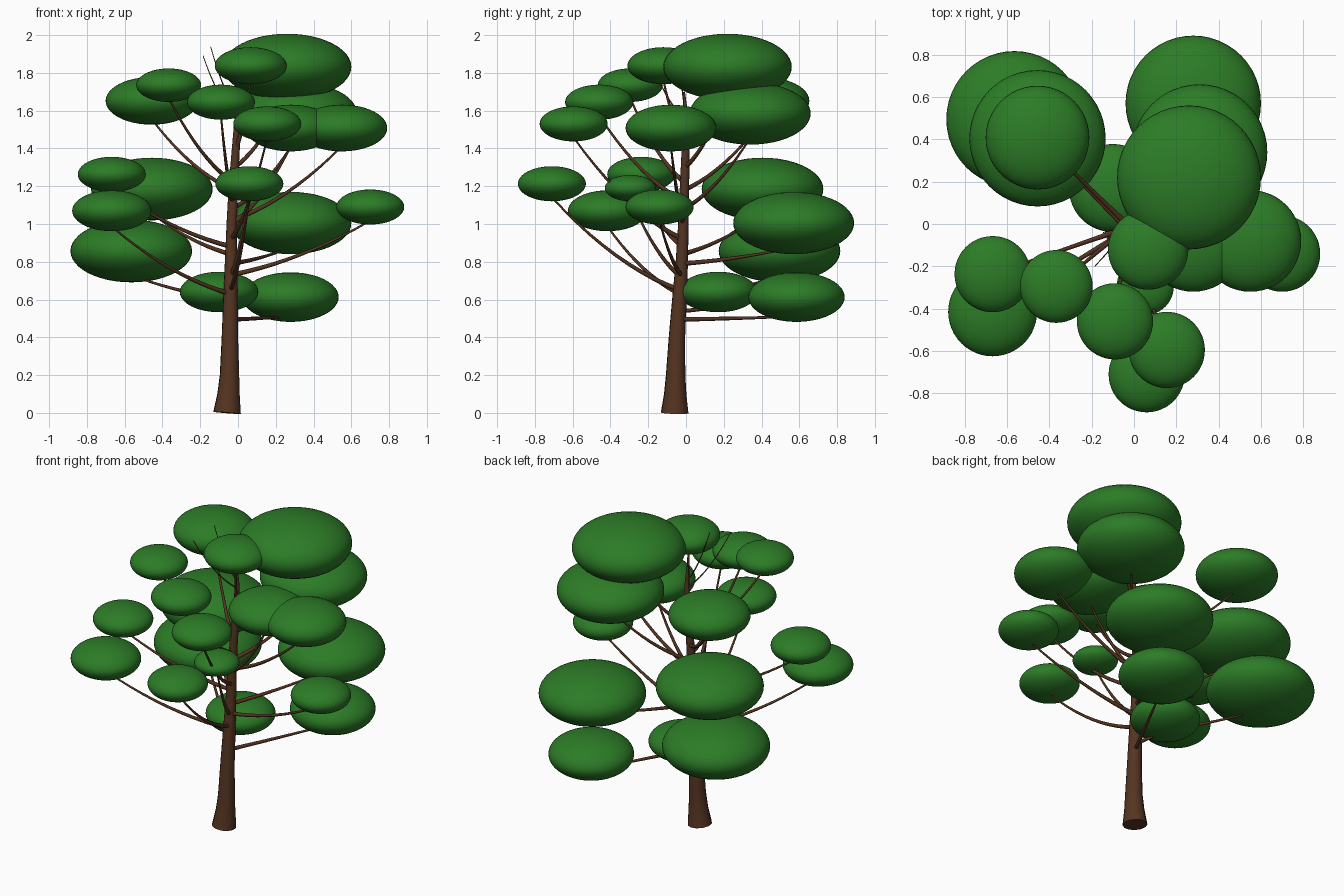
import bpy
from mathutils import Vector

if "Cube" in bpy.data.objects:
    bpy.data.objects.remove(bpy.data.objects["Cube"])

def material(name, rgb):
    m = bpy.data.materials.new(name)
    m.diffuse_color = (*rgb, 1)
    m.use_nodes = True
    m.node_tree.nodes["Principled BSDF"].inputs["Base Color"].default_value = m.diffuse_color
    return m

BARK = material("bark", (0.09, 0.035, 0.015))
LEAF = material("leaf", (0.025, 0.2, 0.02))

# Trunk centreline: x, y, z, radius
TRUNK = [(-.058, -.06, 0, .074), (-.05, -.057, .1, .06), (-.045, -.055, .2, .052),
         (-.043, -.048, .4, .044), (-.04, -.035, .6, .039), (-.037, -.022, .8, .033),
         (-.033, -.014, 1.0, .028), (-.025, -.008, 1.2, .025),
         (-.01, -.001, 1.42, .021), (-.004, -.002, 1.58, .013), (-.004, -.01, 1.7, .005)]

def trunk_at(z):
    for a, b in zip(TRUNK, TRUNK[1:]):
        if z <= b[2]:
            return Vector(a[:3]).lerp(Vector(b[:3]), (z - a[2]) / (b[2] - a[2]))
    return Vector(TRUNK[-1][:3])

def tube(name, pts, res):
    """Tapered, capped tube through (x, y, z, radius) points."""
    cu = bpy.data.curves.new(name, 'CURVE')
    cu.dimensions = '3D'
    cu.bevel_depth = 1
    cu.bevel_resolution = res
    cu.use_fill_caps = True
    sp = cu.splines.new('POLY')
    sp.points.add(len(pts) - 1)
    for p, (x, y, z, r) in zip(sp.points, pts):
        p.co = (x, y, z, 1)
        p.radius = r
    sp.use_smooth = True
    cu.materials.append(BARK)
    ob = bpy.data.objects.new(name, cu)
    bpy.context.collection.objects.link(ob)
    return ob

def branch(name, start, end, r0, r1, n=10):
    """Drooping limb that leaves the trunk flat and turns upward."""
    d = end - start
    ctrl = start + Vector((d.x * .5, d.y * .5, d.z * .25))
    pts = []
    for i in range(n + 1):
        t = i / n
        p = start * (1 - t) ** 2 + ctrl * 2 * t * (1 - t) + end * t * t
        pts.append((*p, r0 + (r1 - r0) * t))
    tube(name, pts, 2)

tube("trunk", TRUNK, 4)

# Foliage pads: x, y, z, radius, height of branch on trunk
PADS = [(.26, .22, 1.832, .34, 1.3), (.31, .34, 1.585, .32, 1.08),
        (.28, .57, 1.005, .32, .79), (.55, -.08, 1.508, .24, 1.02),
        (.28, -.08, 1.508, .24, 1.0), (.155, -.595, 1.53, .18, .92),
        (-.09, -.46, 1.645, .18, 1.12), (-.367, -.295, 1.735, .172, 1.22),
        (.067, -.12, 1.838, .19, 1.4), (-.456, .408, 1.652, .245, 1.18),
        (-.456, .405, 1.185, .322, .84), (-.565, .495, .857, .322, .6),
        (-.668, -.415, 1.07, .21, .63), (-.668, -.237, 1.263, .18, .88),
        (.06, -.71, 1.213, .18, .65), (.7, -.14, 1.09, .18, .73),
        (-.1, .17, .64, .208, .54), (.278, .585, .613, .255, .495),
        (.053, -.295, 1.19, .135, .72)]

for i, (x, y, z, r, h) in enumerate(PADS, 1):
    bpy.ops.mesh.primitive_uv_sphere_add(segments=48, ring_count=24, radius=1, location=(x, y, z))
    ob = bpy.context.object
    ob.name = f"foliage_pad_{i}"
    ob.scale = (r, r, r * .515)
    ob.data.materials.append(LEAF)
    bpy.ops.object.shade_smooth()
    tip = Vector((x, y, z - r * .4))
    branch(f"branch_{i}", trunk_at(h), tip, .013, .005)

# Bare twigs at the top
branch("twig_left", trunk_at(1.55), Vector((-.185, -.2, 1.89)), .005, .002)
branch("twig_right", trunk_at(1.6), Vector((-.145, -.04, 1.94)), .005, .002)
